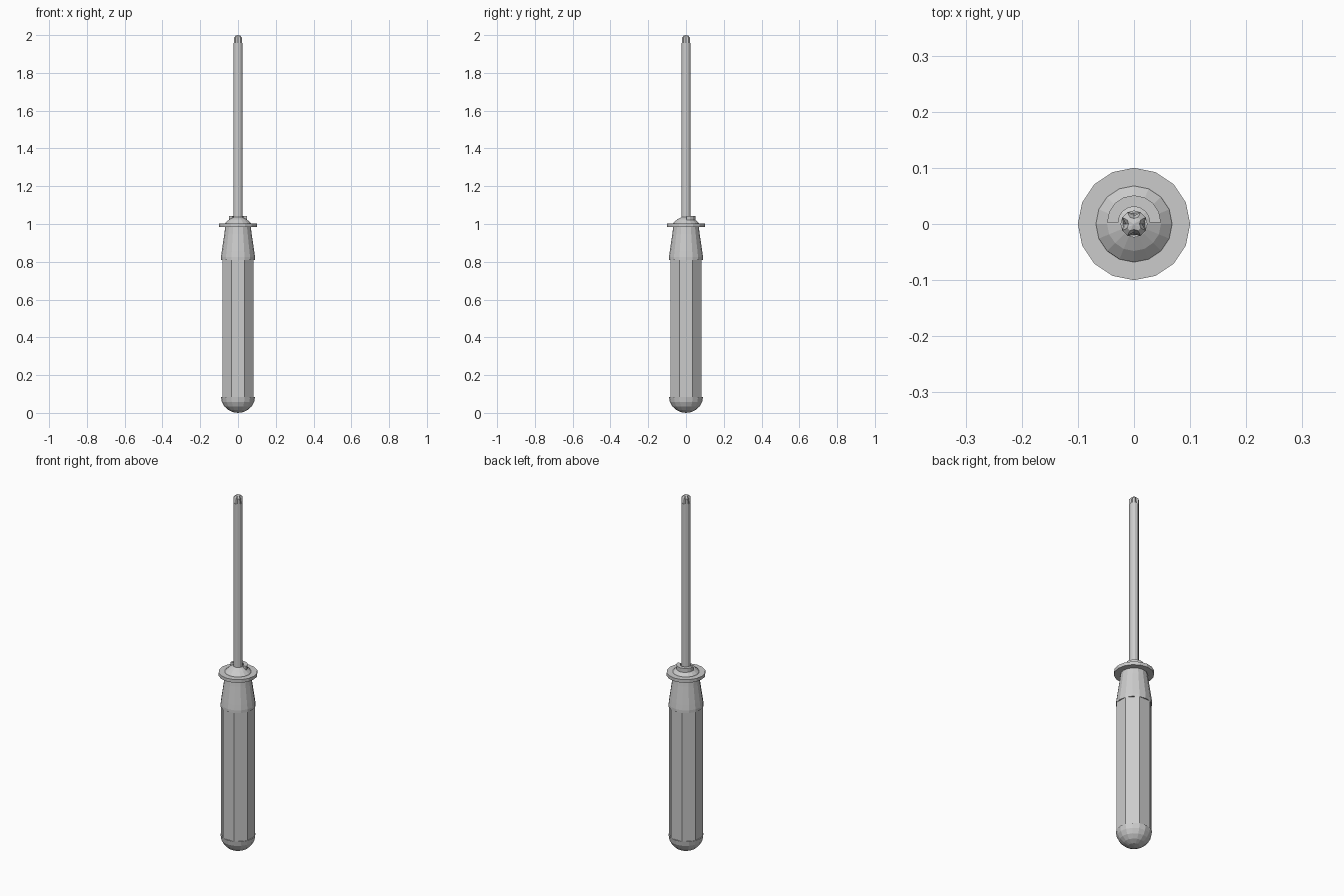
import bpy, bmesh
from math import cos, sin, pi

if "Cube" in bpy.data.objects:
    bpy.data.objects.remove(bpy.data.objects["Cube"])


def finish(name, bm):
    bmesh.ops.remove_doubles(bm, verts=bm.verts, dist=1e-5)
    bmesh.ops.recalc_face_normals(bm, faces=bm.faces)
    mesh = bpy.data.meshes.new(name)
    bm.to_mesh(mesh)
    bm.free()
    obj = bpy.data.objects.new(name, mesh)
    bpy.context.collection.objects.link(obj)
    return obj


def lathe(name, profile, sides, step=1, phase=0):
    """Spin (radius, z, optional radius scale for every step-th side vertex)."""
    bm = bmesh.new()
    rings = []
    for r, z, *scale in profile:
        ring = []
        for i in range(sides):
            k = scale[0] if scale and i % step == 0 else 1
            a = 2 * pi * i / sides + phase
            ring.append(bm.verts.new((r * k * cos(a), r * k * sin(a), z)))
        rings.append(ring)
    for low, high in zip(rings, rings[1:]):
        for i in range(sides):
            j = (i + 1) % sides
            bm.faces.new((low[i], low[j], high[j], high[i]))
    for ring, (r, *_) in zip((rings[0], rings[-1]), (profile[0], profile[-1])):
        if r > 1e-4:
            bm.faces.new(ring)
    return finish(name, bm)


# Handle: round butt, eight flat grip panels, tapered neck
flat = cos(pi / 8)
R = 0.09
butt = [(R * sin(pi / 2 * i / 5), 0.085 * (1 - cos(pi / 2 * i / 5))) for i in range(6)]
lathe("handle", butt + [
    (R, 0.085, flat), (R, 0.81, flat),
    (R, 0.81), (R, 0.825), (0.086, 0.855), (0.072, 0.95), (0.067, 0.99),
], 16, step=2)

# Guard disc
lathe("guard_disc", [(0.1, 0.985), (0.1, 1.003)], 16)

# Domed cap above the guard
lathe("collar_cap", [(0.069, 1.0), (0.067, 1.006), (0.048, 1.023), (0.024, 1.036)], 16)

# Raised half ring behind the shaft
bm = bmesh.new()
inner, outer, n = 0.028, 0.048, 8
sections = []
for i in range(n + 1):
    a = pi * i / n
    sections.append([bm.verts.new((r * cos(a), 0.003 + r * sin(a), z))
                     for r, z in ((inner, 1.02), (outer, 1.02), (outer, 1.043), (inner, 1.043))])
for s, t in zip(sections, sections[1:]):
    for i in range(4):
        j = (i + 1) % 4
        bm.faces.new((s[i], s[j], t[j], t[i]))
bm.faces.new(sections[0])
bm.faces.new(sections[-1])
finish("half_ring", bm)

# Shaft with a four-notched tip
lathe("shaft", [(0.024, 1.0), (0.024, 1.957), (0.024, 1.957, 0.8),
                (0.024, 1.987, 0.6), (0.014, 1.997, 0.7), (0, 2.0)], 12, step=3)
